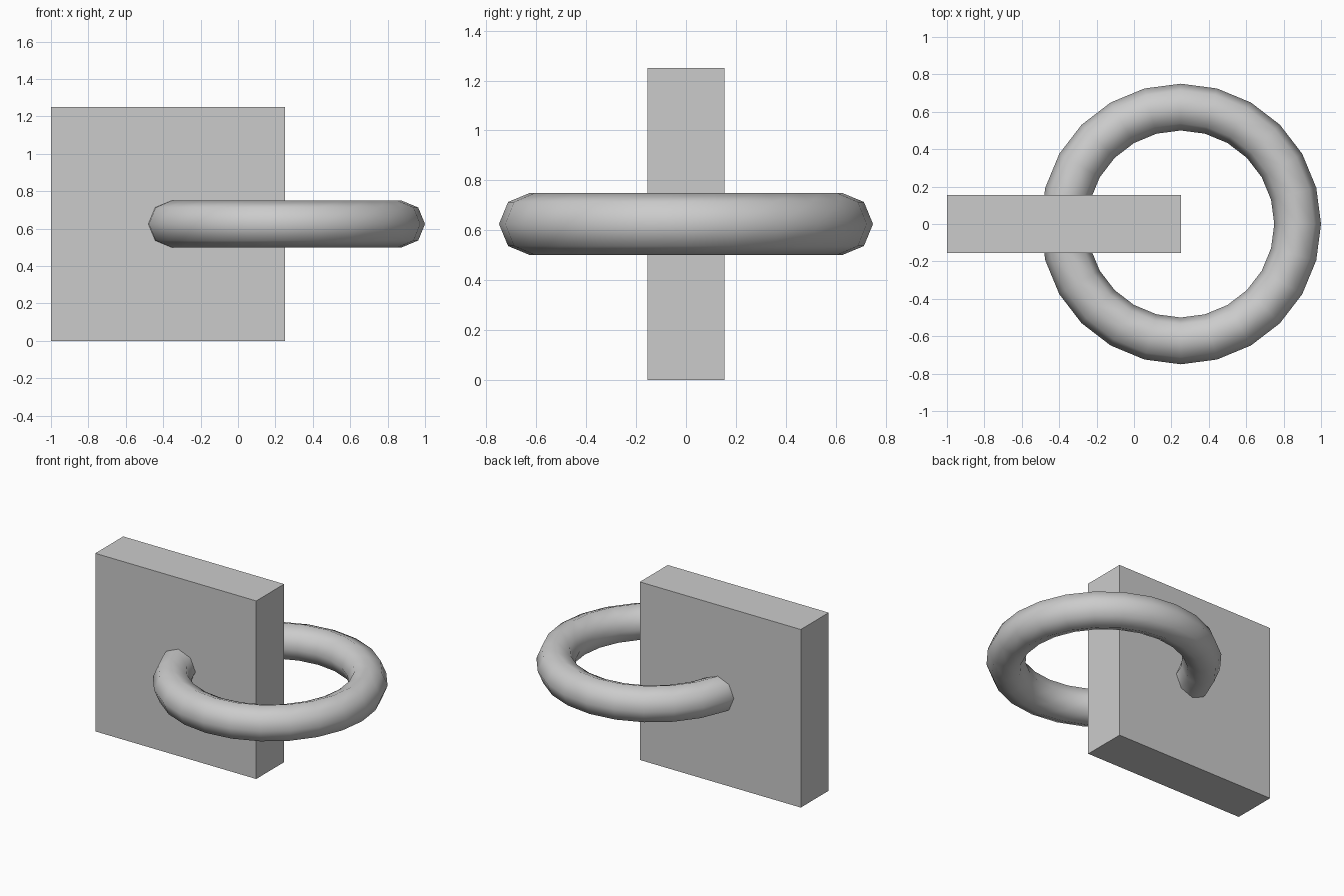
import bpy
import math

default = bpy.data.objects.get("Cube")
if default:
    bpy.data.objects.remove(default, do_unlink=True)

# Single plain grey
GREY = (0.6, 0.6, 0.6, 1.0)
grey = bpy.data.materials.new("plain grey")
grey.use_nodes = True
grey.diffuse_color = GREY
grey.node_tree.nodes["Principled BSDF"].inputs["Base Color"].default_value = GREY


def finish(name):
    obj = bpy.context.object
    obj.name = obj.data.name = name
    obj.data.materials.append(grey)
    return obj


# Upright slab
bpy.ops.mesh.primitive_cube_add(size=1, location=(-0.375, 0, 0.625))
slab = finish("slab")
slab.scale = (1.25, 0.31, 1.25)
bpy.ops.object.transform_apply(location=False, rotation=False, scale=True)

# Horizontal ring passing through the slab
bpy.ops.mesh.primitive_torus_add(
    major_segments=24, minor_segments=8,
    major_radius=0.625, minor_radius=0.125,
    location=(0.25, 0, 0.625))
finish("ring")
bpy.ops.object.shade_smooth_by_angle(angle=math.radians(60))
